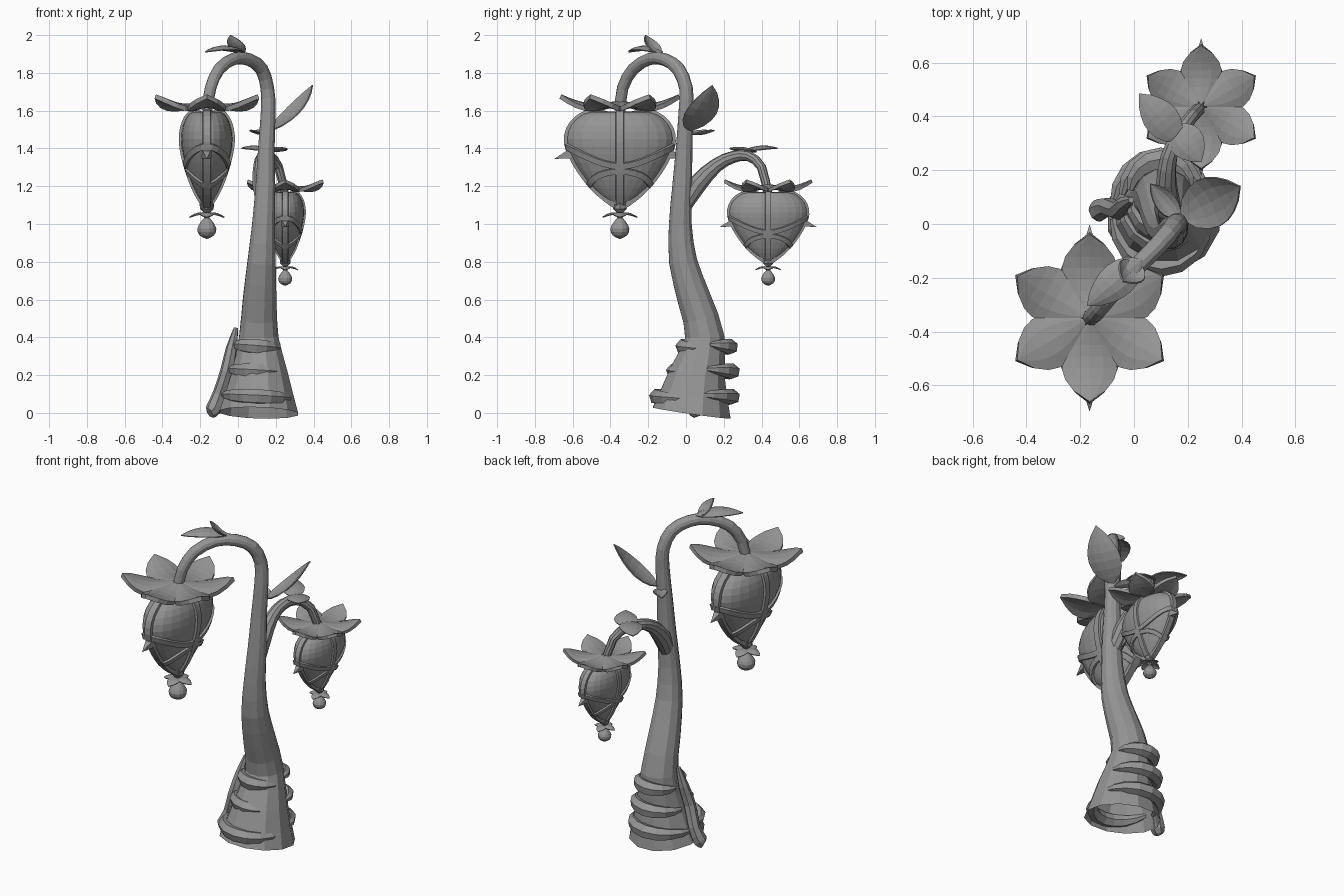
import bpy
import bmesh
from math import sin, cos, pi, tau, floor
from mathutils import Vector

cube = bpy.data.objects.get("Cube")
if cube:
    bpy.data.objects.remove(cube)

grey = bpy.data.materials.new("plain grey")
grey.use_nodes = True
grey.diffuse_color = (0.3, 0.3, 0.3, 1)
grey.node_tree.nodes["Principled BSDF"].inputs["Base Color"].default_value = (0.3, 0.3, 0.3, 1)
made = []


def grid_object(name, rows, closed=False, caps=False, thickness=0):
    """Skin a list of equal rows of points; closed wraps each row round."""
    bm = bmesh.new()
    grid = [[bm.verts.new(p) for p in row] for row in rows]
    n = len(rows[0])
    for a, b in zip(grid, grid[1:]):
        for i in range(n if closed else n - 1):
            j = (i + 1) % n
            bm.faces.new((a[i], a[j], b[j], b[i]))
    if caps:
        bm.faces.new(grid[0])
        bm.faces.new(grid[-1])
    bmesh.ops.remove_doubles(bm, verts=bm.verts, dist=0.0005)
    bmesh.ops.recalc_face_normals(bm, faces=bm.faces)
    mesh = bpy.data.meshes.new(name)
    bm.to_mesh(mesh)
    bm.free()
    mesh.materials.append(grey)
    obj = bpy.data.objects.new(name, mesh)
    bpy.context.collection.objects.link(obj)
    if thickness:
        mod = obj.modifiers.new("thickness", "SOLIDIFY")
        mod.thickness = thickness
        mod.offset = 0
    made.append(obj)
    return obj


def spline(pts, t):
    """Smooth curve through points; t counts in points."""
    last = len(pts) - 1
    i = min(max(floor(t), 0), last - 1)
    f = t - i
    a, b, c, d = (Vector(pts[min(max(k, 0), last)]) for k in range(i - 1, i + 3))
    return 0.5 * (2 * b + (c - a) * f + (2 * a - 5 * b + 4 * c - d) * f**2
                  + (3 * b - a - 3 * c + d) * f**3)


def tube(name, pts, sides=10, steps=2, caps=True):
    """Round tube through (x, y, z, radius) points."""
    fine = [spline(pts, k / steps) for k in range((len(pts) - 1) * steps + 1)]
    path = [p.to_3d() for p in fine]
    rows, axis, old = [], None, None
    for k, p in enumerate(path):
        tan = (path[min(k + 1, len(path) - 1)] - path[max(k - 1, 0)]).normalized()
        if axis is None:
            axis = tan.orthogonal().normalized()
        else:
            axis = old.rotation_difference(tan) @ axis
        old = tan
        side = tan.cross(axis)
        r = max(fine[k][3], 0.0001)
        rows.append([p + r * (cos(tau * i / sides) * axis + sin(tau * i / sides) * side)
                     for i in range(sides)])
    return grid_object(name, rows, closed=True, caps=caps)


def leaf(name, base, tip, width, bend=0.02, fold=0.02, thickness=0.006, peak=0.85):
    """Pointed blade from base to tip, arched by bend, creased by fold."""
    base, tip = Vector(base), Vector(tip)
    along = tip - base
    side = along.cross(Vector((0, 0, 1))).normalized()
    up = side.cross(along).normalized()
    rows = []
    for k in range(8):
        t = k / 7
        half = width / 2 * sin(pi * t**peak) ** 0.8 if 0 < k < 7 else 0
        rows.append([base + along * t + side * half * u
                     + up * (bend * sin(pi * t) + fold * u * u * sin(pi * t))
                     for u in (-1, -0.5, 0, 0.5, 1)])
    return grid_object(name, rows, thickness=thickness)


# Trunk arching over at the top, and the side branch
tube("trunk", [(0.11, 0.03, 0, 0.215), (0.115, 0.06, 0.2, 0.155), (0.11, 0.1, 0.4, 0.108),
               (0.115, 0.045, 0.6, 0.092), (0.125, -0.015, 0.8, 0.077), (0.135, -0.03, 1, 0.062),
               (0.145, -0.02, 1.2, 0.054), (0.15, -0.01, 1.4, 0.045), (0.16, 0, 1.6, 0.04),
               (0.155, 0, 1.72, 0.037), (0.125, -0.04, 1.82, 0.036), (0.06, -0.11, 1.87, 0.034),
               (-0.02, -0.19, 1.875, 0.033), (-0.1, -0.28, 1.82, 0.032),
               (-0.145, -0.335, 1.72, 0.031), (-0.165, -0.35, 1.6, 0.03)], sides=12, caps=False)
tube("side_branch", [(0.14, -0.02, 1.08, 0.04), (0.125, 0.06, 1.21, 0.05), (0.12, 0.16, 1.31, 0.038),
                     (0.13, 0.25, 1.355, 0.032), (0.165, 0.33, 1.36, 0.028),
                     (0.215, 0.4, 1.3, 0.025), (0.25, 0.435, 1.15, 0.023)])

# Crescent roots wrapped round the foot, in front and behind
for level, (cx, cy, z, rx, ry) in enumerate([(0.1, 0.045, 0.085, 0.18, 0.2),
                                             (0.1, 0.09, 0.22, 0.145, 0.155),
                                             (0.1, 0.11, 0.35, 0.115, 0.125)]):
    for face, label in ((-1, "front"), (1, "back")):
        arc = []
        for k in range(9):
            u = k / 4 - 1
            a = u * pi * 0.46
            arc.append((cx + rx * sin(a), cy + face * ry * cos(a),
                        z + 0.012 * u * face, 0.012 + 0.03 * (1 - u * u)))
        tube(f"{label}_root_band_{level + 1}", arc, sides=6, steps=1)

# Loose root running down one side
tube("side_root", [(-0.01, 0.09, 0.45, 0.012), (-0.035, 0.075, 0.34, 0.03), (-0.06, 0.05, 0.22, 0.035),
                   (-0.1, 0.065, 0.1, 0.035), (-0.13, 0.05, 0.02, 0.042), (-0.15, 0.04, 0, 0.03)], sides=7)

# Leaves in pairs on the stems
leaf("top_leaf_long", (0.03, -0.13, 1.905), (-0.175, -0.305, 1.91), 0.13, 0.035, -0.02)
leaf("top_leaf_upright", (0.02, -0.14, 1.9), (-0.04, -0.215, 2.0), 0.11, -0.02)
leaf("big_leaf", (0.17, 0.02, 1.49), (0.395, 0.14, 1.735), 0.19, -0.035)
leaf("small_leaf", (0.17, 0.02, 1.475), (0.06, 0.15, 1.495), 0.08, -0.01)
leaf("branch_leaf_long", (0.17, 0.31, 1.385), (0.02, 0.485, 1.4), 0.13, 0.02, -0.015)
leaf("branch_leaf_short", (0.15, 0.37, 1.38), (0.25, 0.23, 1.4), 0.13, 0.015, -0.015)

# Heart-shaped pod surface: (radius, height) profile, flattened sideways
PROFILE = [(0, 0), (0.065, 0.04), (0.145, 0.11), (0.215, 0.2), (0.265, 0.29), (0.285, 0.37),
           (0.262, 0.445), (0.2, 0.5), (0.12, 0.515), (0.05, 0.5), (0, 0.48)]


def pod_point(phi, s):
    r, z = spline(PROFILE, s)
    return Vector((0.48 * r * sin(phi), r * cos(phi), z))


def ribbon(name, coords, width=0.05, lift=0.012):
    """Raised strip that follows (phi, s) coordinates on the pod."""
    rows = []
    pts = [pod_point(*c) for c in coords]
    for k, (phi, s) in enumerate(coords):
        e = 0.02
        normal = (pod_point(phi + e, s) - pod_point(phi - e, s)).cross(
            pod_point(phi, s + e) - pod_point(phi, s - e)).normalized()
        if normal.dot(pts[k] - Vector((0, 0, 0.3))) < 0:
            normal.negate()
        tan = pts[min(k + 1, len(pts) - 1)] - pts[max(k - 1, 0)]
        side = tan.cross(normal).normalized() * width / 2
        rows.append([pts[k] + side * a + normal * b
                     for a, b in ((-1, -0.02), (-0.8, lift), (0.8, lift), (1, -0.02))])
    return grid_object(name, rows, closed=True, caps=True)


def pod(label, location, size):
    first = len(made)
    grid_object(f"{label}_heart", [[pod_point(tau * i / 24, s / 2) for i in range(24)]
                                   for s in range(21)], closed=True)
    # Raised bands: four upright, two wavy rings
    for q in range(4):
        ribbon(f"{label}_upright_band_{q + 1}", [(q * pi / 2, 0.3 + 0.45 * k) for k in range(20)])
    rings = (("upper", 3.9, 0.6), ("lower", 2.6, -0.4))
    for ring, mid, wave in rings:
        ribbon(f"{label}_{ring}_band", [(tau * k / 32, mid + wave * cos(2 * tau * k / 32))
                                        for k in range(33)], width=0.04)
    # Side thorns
    for d, side in ((-1, "front"), (1, "back")):
        tube(f"{label}_{side}_thorn", [(0, d * 0.25, 0.295, 0.04), (0, d * 0.348, 0.265, 0)],
             sides=4, steps=1)
    # Six thick petals on top
    for k in range(6):
        a = pi / 2 + k * pi / 3
        leaf(f"{label}_petal_{k + 1}", (0.01 * cos(a), 0.01 * sin(a), 0.56),
             (0.315 * cos(a), 0.315 * sin(a), 0.595), 0.2, -0.03, -0.02, 0.025, 1.15)
    # Small collar, stem and hanging bead
    for k in range(4):
        a = k * pi / 2
        leaf(f"{label}_collar_{k + 1}", (0, 0, -0.025), (0.092 * cos(a), 0.092 * sin(a), -0.045),
             0.07, 0.012, -0.008)
    tube(f"{label}_tip_stem", [(0, 0, 0.04, 0.04), (0, 0, 0, 0.036), (0, 0, -0.02, 0.016),
                               (0, 0, -0.08, 0.014)], sides=8, steps=1)
    tube(f"{label}_bead", [(0, 0, -0.045, 0.012), (0, 0, -0.07, 0.034), (0, 0, -0.105, 0.052),
                           (0, 0, -0.14, 0.04), (0, 0, -0.16, 0)], sides=12)
    for obj in made[first:]:
        obj.location = location
        obj.scale = (size, size, size)


pod("large_pod", (-0.165, -0.35, 1.08), 1)
pod("small_pod", (0.25, 0.435, 0.79), 0.735)

# Smooth shading with crisp edges
for obj in bpy.context.view_layer.objects:
    obj.select_set(obj in made)
bpy.context.view_layer.objects.active = made[0]
bpy.ops.object.shade_smooth_by_angle(angle=0.7)
